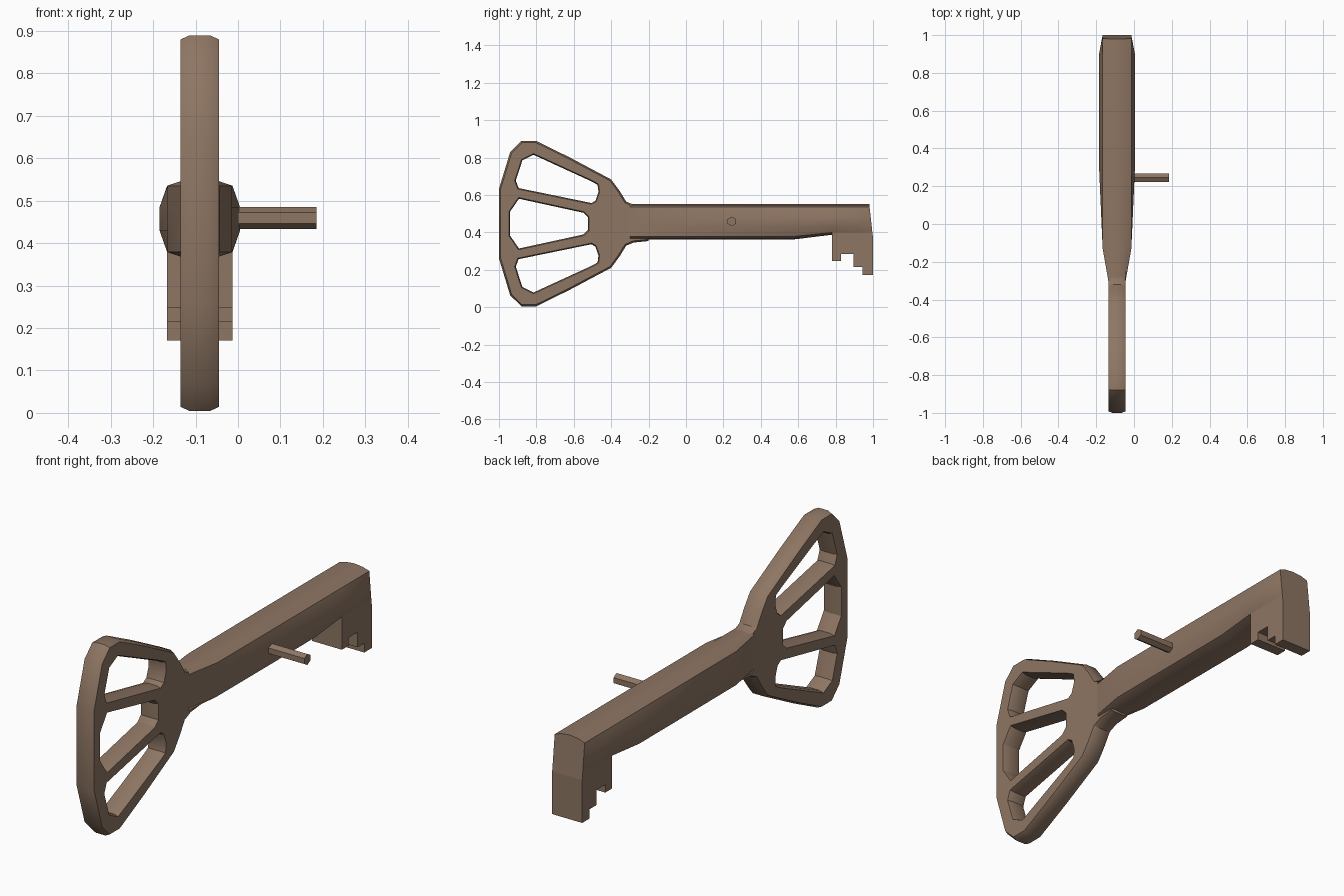
import bpy, bmesh, math
from mathutils import Vector

if "Cube" in bpy.data.objects:
    bpy.data.objects.remove(bpy.data.objects["Cube"])

CX = -0.09      # x of the key's middle plane
MID = 0.447     # z about which the bow mirrors
AXIS = 0.457    # z of the shaft axis

mat = bpy.data.materials.new("brown_metal")
mat.diffuse_color = (0.27, 0.18, 0.125, 1)
mat.use_nodes = True
mat.node_tree.nodes["Principled BSDF"].inputs["Base Color"].default_value = mat.diffuse_color


def finish(bm, name, angle=30):
    bmesh.ops.recalc_face_normals(bm, faces=bm.faces[:])
    for f in bm.faces:
        f.smooth = True
    for e in bm.edges:
        e.smooth = e.calc_face_angle(0) < math.radians(angle)
    me = bpy.data.meshes.new(name)
    bm.to_mesh(me)
    bm.free()
    me.materials.append(mat)
    ob = bpy.data.objects.new(name, me)
    bpy.context.collection.objects.link(ob)
    return ob


def mirror_z(pts):
    return [(y, 2 * MID - z) for y, z in reversed(pts)]


def offset(pts, d):
    """Move a counter-clockwise polygon's edges inward by d."""
    out, n = [], len(pts)
    for i in range(n):
        a, b, c = (Vector(pts[(i + k) % n]) for k in (-1, 0, 1))
        u, v = (b - a).normalized(), (c - b).normalized()
        n1, n2 = Vector((-u.y, u.x)), Vector((-v.y, v.x))
        p = b + (n1 + n2) * (d / (1 + n1.dot(n2)))
        out.append((p.x, p.y))
    return out


def ccw(pts):
    area = sum(p[0] * q[1] - q[0] * p[1] for p, q in zip(pts, pts[1:] + pts[:1]))
    return pts if area > 0 else pts[::-1]


def bridge(bm, a, b):
    n = len(a)
    for i in range(n):
        bm.faces.new((a[i], a[(i + 1) % n], b[(i + 1) % n], b[i]))


# Bow: triangular plate with three openings and chamfered rims
rim = [(-1.0, 0.633), (-0.94, 0.83), (-0.88, 0.889), (-0.80, 0.889), (-0.62, 0.80),
       (-0.40, 0.683), (-0.355, 0.622), (-0.32, 0.565), (-0.28, 0.548), (-0.2, 0.54)]
upper = [(-0.815, 0.815), (-0.51, 0.675), (-0.473, 0.655), (-0.468, 0.617), (-0.484, 0.57),
         (-0.505, 0.557), (-0.895, 0.637), (-0.91, 0.677), (-0.875, 0.785)]
centre = [(-0.94, 0.512), (-0.893, 0.58), (-0.548, 0.505), (-0.525, 0.482)]
outlines = [(rim + mirror_z(rim), 0.009), (upper, -0.006), (mirror_z(upper), -0.006),
            (centre + mirror_z(centre), -0.006)]
bm = bmesh.new()
caps = {-1: [], 1: []}
for pts, d in outlines:
    pts = ccw(pts)
    rings = []
    for x, inset in ((-0.045, d), (-0.025, 0), (0.025, 0), (0.045, d)):
        rings.append([bm.verts.new((CX + x, y, z)) for y, z in offset(pts, inset)])
    for a, b in zip(rings, rings[1:]):
        bridge(bm, a, b)
    for side, ring in ((-1, rings[0]), (1, rings[-1])):
        caps[side] += [bm.edges.get((ring[i - 1], ring[i])) for i in range(len(ring))]
for side, edges in caps.items():
    bmesh.ops.triangle_fill(bm, use_beauty=True, edges=edges, normal=(side, 0, 0))
finish(bm, "bow")

# Shaft: rounded section lofted along y, (y, half width, lower height factor)
quarter = [(0.095, 0.027), (0.077, 0.078), (0.045, 0.089), (0, 0.094)]
right = [(x, -z) for x, z in quarter[::-1]] + quarter
section = right + [(-x, z) for x, z in right[-2:0:-1]]
stations = [(-0.30, 0.046, 1), (-0.13, 0.076, 1), (0.30, 0.095, 1),
            (0.58, 0.095, 1), (0.78, 0.095, 0.74), (0.90, 0.095, 0.74), (1.0, 0.077, 0.74)]
bm = bmesh.new()
rings = []
for y, w, low in stations:
    ring = []
    for x, z in section:
        x = max(-w, min(w, x))
        z = z if z > 0 else z * low
        lean = 0.02 * (z + 0.09) / 0.184 if y == 1.0 else 0
        ring.append(bm.verts.new((CX + x, y - lean, AXIS + z)))
    rings.append(ring)
for a, b in zip(rings, rings[1:]):
    bridge(bm, a, b)
bm.faces.new(rings[0])
bm.faces.new(rings[-1])
finish(bm, "shaft")

# Bit: stepped teeth below the end of the shaft
teeth = [(0.78, 0.43), (0.78, 0.247), (0.83, 0.247), (0.83, 0.284), (0.896, 0.284),
         (0.896, 0.214), (0.945, 0.214), (0.945, 0.171), (1.0, 0.171), (1.0, 0.37), (0.99, 0.455)]
bm = bmesh.new()
a, b = ([bm.verts.new((CX + x, y, z)) for y, z in teeth] for x in (-0.077, 0.077))
bridge(bm, a, b)
bm.faces.new(a)
bm.faces.new(b)
finish(bm, "bit", 5)

# Pin: small hexagonal peg out of the shaft's right side
bm = bmesh.new()
rings = [[bm.verts.new((x, 0.245 + 0.0255 * math.sin(k * math.pi / 3),
                        0.459 + 0.0255 * math.cos(k * math.pi / 3))) for k in range(6)]
         for x in (CX, 0.185)]
bridge(bm, *rings)
for r in rings:
    bm.faces.new(r)
finish(bm, "pin")
